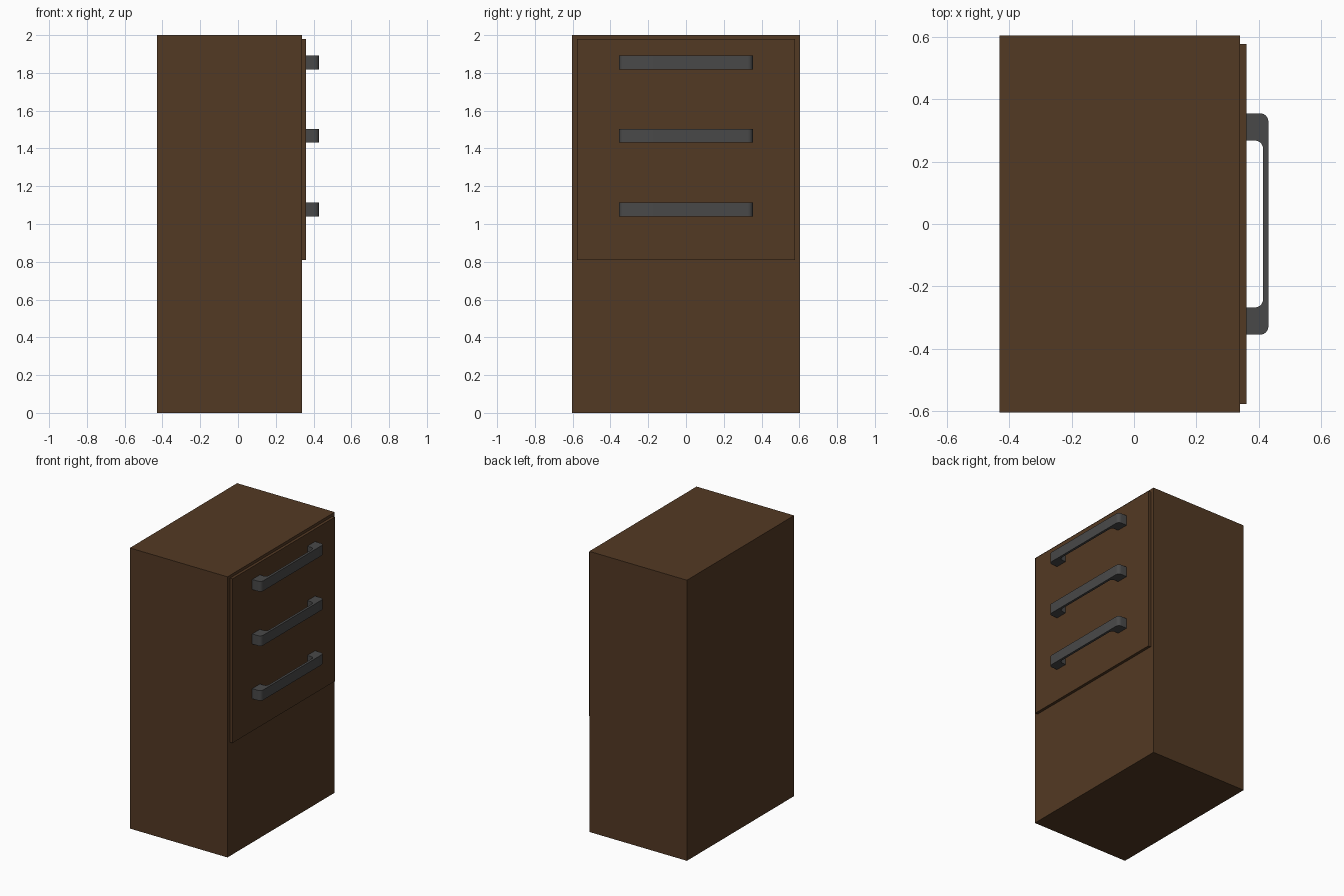
import bpy, bmesh, math

if "Cube" in bpy.data.objects:
    bpy.data.objects.remove(bpy.data.objects["Cube"])


def material(name, rgb):
    m = bpy.data.materials.new(name)
    m.diffuse_color = (*rgb, 1)
    m.use_nodes = True
    m.node_tree.nodes["Principled BSDF"].inputs["Base Color"].default_value = m.diffuse_color
    return m


wood = material("dark_brown_wood", (0.086, 0.041, 0.017))
metal = material("dark_grey_metal", (0.066, 0.066, 0.066))


def finish(name, bm, mat):
    bmesh.ops.recalc_face_normals(bm, faces=bm.faces)
    me = bpy.data.meshes.new(name)
    bm.to_mesh(me)
    bm.free()
    me.materials.append(mat)
    ob = bpy.data.objects.new(name, me)
    bpy.context.collection.objects.link(ob)
    return ob


def box(name, lo, hi, mat):
    bm = bmesh.new()
    bmesh.ops.create_cube(bm, size=1)
    for v in bm.verts:
        v.co = [l + (c + 0.5) * (h - l) for c, l, h in zip(v.co, lo, hi)]
    return finish(name, bm, mat)


def arc(cx, cy, r, a0, a1, steps=6):
    angles = [math.radians(a0 + (a1 - a0) * i / steps) for i in range(steps + 1)]
    return [(cx + r * math.cos(a), cy + r * math.sin(a)) for a in angles]


def handle(name, z0, z1):
    x0, x1, xin, yo, yi, r = 0.36, 0.43, 0.413, 0.354, 0.267, 0.026
    # half outline: inner corner, foot, outer corner; the other half is mirrored
    half = arc(xin - r, yi - r, r, 0, 90) + [(x0, yi), (x0, yo)]
    half += arc(x1 - r, yo - r, r, 90, 0)
    outline = half + [(x, -y) for x, y in reversed(half)]
    bm = bmesh.new()
    face = bm.faces.new([bm.verts.new((x, y, z0)) for x, y in outline])
    ext = bmesh.ops.extrude_face_region(bm, geom=[face])
    top = [g for g in ext["geom"] if isinstance(g, bmesh.types.BMVert)]
    bmesh.ops.translate(bm, verts=top, vec=(0, 0, z1 - z0))
    # triangulate the concave caps
    bmesh.ops.triangulate(bm, faces=[f for f in bm.faces if len(f.verts) > 4])
    ob = finish(name, bm, metal)
    bpy.ops.object.select_all(action="DESELECT")
    ob.select_set(True)
    bpy.context.view_layer.objects.active = ob
    bpy.ops.object.shade_smooth_by_angle(angle=math.radians(30))


# cabinet body and raised front panel
box("cabinet_body", (-0.43, -0.604, 0), (0.34, 0.604, 2), wood)
box("front_panel", (0.335, -0.576, 0.81), (0.36, 0.576, 1.98), wood)

# three drawer handles
for i, z in enumerate((1.855, 1.467, 1.077)):
    handle(f"handle_{i + 1}", z - 0.036, z + 0.036)
